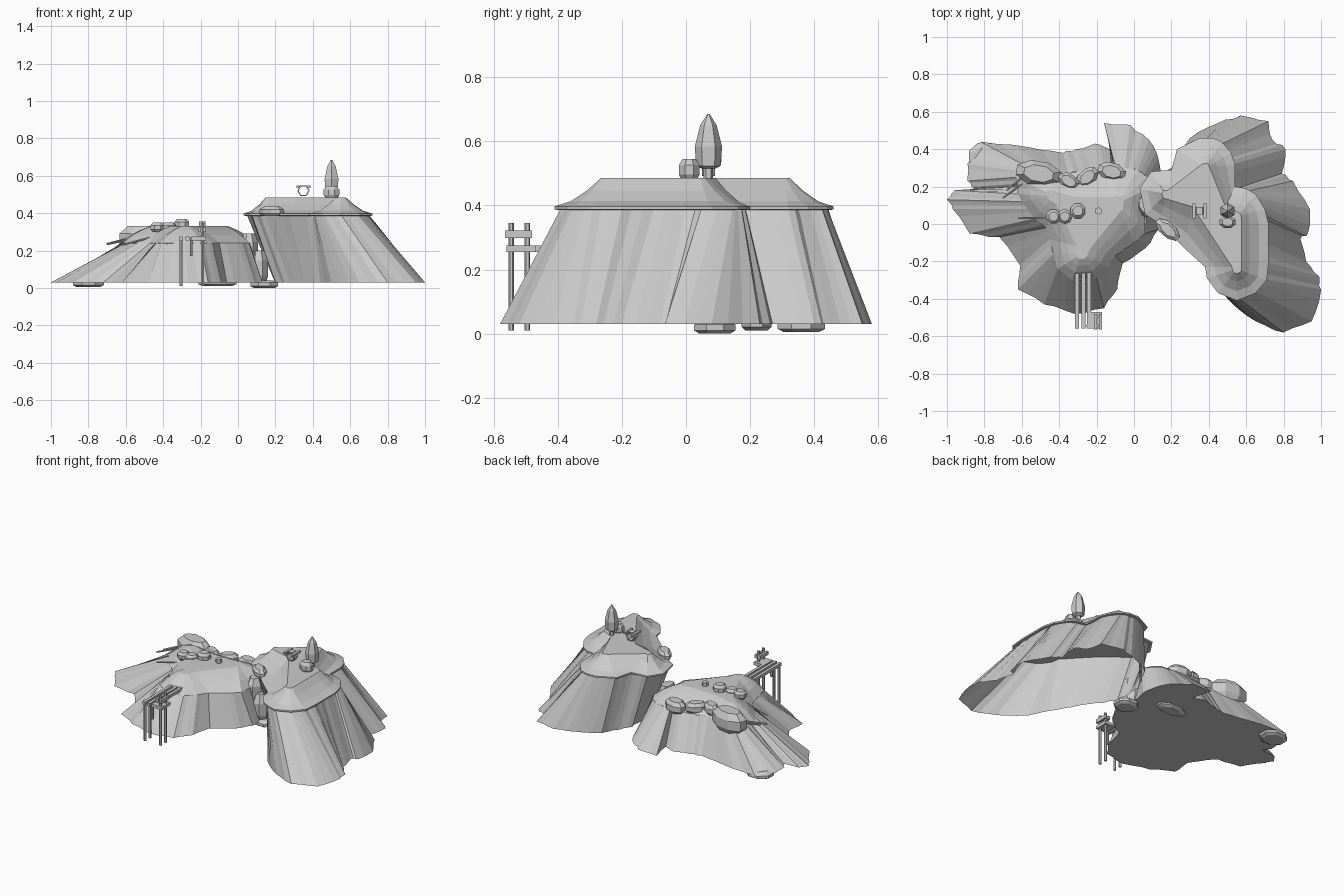
import bpy, bmesh, math, random
from mathutils import Vector, Matrix

random.seed(4)
if "Cube" in bpy.data.objects:
    bpy.data.objects.remove(bpy.data.objects["Cube"])

stone = bpy.data.materials.new("plain_grey")
stone.use_nodes = True
GREY = (0.6, 0.6, 0.6, 1)
stone.diffuse_color = GREY
stone.node_tree.nodes["Principled BSDF"].inputs["Base Color"].default_value = GREY


def finish(name, bm):
    bmesh.ops.recalc_face_normals(bm, faces=bm.faces[:])
    mesh = bpy.data.meshes.new(name)
    bm.to_mesh(mesh)
    bm.free()
    mesh.materials.append(stone)
    obj = bpy.data.objects.new(name, mesh)
    bpy.context.scene.collection.objects.link(obj)
    return obj


def loft(name, rings, close_start=True, close_end=True):
    """Skin a list of equal-length closed rings."""
    bm = bmesh.new()
    loops = [[bm.verts.new(p) for p in ring] for ring in rings]
    for low, high in zip(loops, loops[1:]):
        count = len(low)
        for i in range(count):
            j = (i + 1) % count
            bm.faces.new((low[i], low[j], high[j], high[i]))
    if close_start:
        bm.faces.new(loops[0])
    if close_end:
        bm.faces.new(loops[-1])
    return finish(name, bm)


def box(name, low, high):
    bm = bmesh.new()
    low, high = Vector(low), Vector(high)
    bmesh.ops.create_cube(bm, size=1, matrix=Matrix.Translation((low + high) / 2)
                          @ Matrix.Diagonal((high - low).to_4d()))
    return finish(name, bm)


def lathe(name, base, size, profile, sides=8, turn=0.0):
    """Stack of polygons: profile holds (radius, height) fractions of size."""
    spin = Matrix.Rotation(math.radians(turn), 3, "Z")
    rings = []
    for r, h in profile:
        ring = []
        for k in range(sides):
            a = math.tau * (k + 0.5) / sides
            p = spin @ Vector((r * size[0] / 2 * math.cos(a), r * size[1] / 2 * math.sin(a), h * size[2]))
            ring.append(p + Vector(base))
        rings.append(ring)
    return loft(name, rings)


def pole(name, start, end, radius, sides=6):
    start, end = Vector(start), Vector(end)
    axis = end - start
    bm = bmesh.new()
    place = Matrix.Translation((start + end) / 2) @ axis.to_track_quat("Z", "Y").to_matrix().to_4x4()
    bmesh.ops.create_cone(bm, cap_ends=True, segments=sides, radius1=radius, radius2=radius,
                          depth=axis.length, matrix=place)
    return finish(name, bm)


def pull(p, spine, t):
    """Move a point towards the nearest place on the plateau's spine."""
    best = None
    for a, b in spine:
        a, b = Vector(a), Vector(b)
        f = max(0, min(1, (p - a).dot(b - a) / (b - a).length_squared))
        q = a.lerp(b, f)
        if best is None or (q - p).length < (best - p).length:
            best = q
    return p.lerp(best, t)


def plateau(name, outline, spine, steps):
    rim = [Vector(row[:2]) for row in outline]
    loft(name, [[pull(p, spine, t).to_3d() + Vector((0, 0, z)) for p in rim] for t, z in steps])


def cliff(name, outline, spine, inset, top_z, base_z, rough, floor):
    """Fluted wall from the plateau rim down to the flared foot."""
    top, foot = [], []
    for i, row in enumerate(outline):
        nxt = outline[(i + 1) % len(outline)]
        for k in range(3):
            f = k / 3
            t = Vector(row[:2]).lerp(Vector(nxt[:2]), f)
            b = Vector(row[2:]).lerp(Vector(nxt[2:]), f)
            side = Vector(nxt[2:]) - Vector(row[2:])
            out = Vector((-side.y, side.x)).normalized()
            push = random.uniform(-rough, rough) if k else 0
            t = pull(t, spine, inset) + out * push * 0.5
            b = b + out * push
            top.append((t.x, t.y, top_z))
            foot.append((b.x, b.y, base_z))
    loft(name, [foot, top], floor, False)


# Tall island: rim x, y and foot x, y
tall = [
    (.03, .19, .2, .2), (.09, .28, .2, .28), (.2, .29, .24, .36), (.23, .4, .3, .46),
    (.35, .46, .45, .54), (.42, .46, .57, .58), (.47, .44, .72, .55), (.52, .38, .74, .45),
    (.54, .32, .81, .4), (.54, .2, .79, .27), (.6, .19, .85, .23), (.65, .16, .94, .08),
    (.7, .08, .93, -.05), (.72, 0, .89, -.08), (.72, -.1, .92, -.2), (.72, -.2, .99, -.28),
    (.71, -.3, 1, -.35), (.65, -.37, .95, -.52), (.55, -.41, .8, -.58), (.45, -.37, .65, -.52),
    (.39, -.29, .5, -.4), (.38, -.23, .44, -.28), (.27, -.13, .36, -.15), (.14, 0, .28, -.02),
    (.06, .05, .2, .08)]
tall_spine = [((.17, .16), (.38, .12)), ((.38, .12), (.38, .3)),
              ((.38, .12), (.55, .04)), ((.55, .04), (.55, -.24))]
plateau("tall_plateau", tall, tall_spine,
        [(.12, .385), (0, .387), (0, .397), (.3, .413), (.6, .447), (.85, .485)])
cliff("tall_cliff", tall, tall_spine, .12, .392, .03, .009, False)

# Low island
low = [
    (-.6, .12, -1, .13), (-.62, .16, -.96, .18), (-.62, .2, -.85, .19), (-.63, .25, -.89, .23),
    (-.6, .28, -.89, .32), (-.56, .3, -.82, .44), (-.44, .29, -.56, .41), (-.35, .27, -.38, .38),
    (-.26, .29, -.31, .4), (-.18, .3, -.21, .43), (-.12, .31, -.13, .4), (-.1, .31, -.16, .54),
    (-.05, .3, -.02, .53), (.02, .29, .08, .45), (.07, .25, .13, .35), (.1, .2, .14, .25),
    (.06, .05, .12, .08), (.06, -.05, .13, -.03), (0, -.1, .06, -.13), (-.1, -.17, -.06, -.21),
    (-.14, -.23, -.09, -.35), (-.2, -.29, -.16, -.45), (-.33, -.3, -.32, -.48),
    (-.41, -.24, -.48, -.43), (-.43, -.16, -.62, -.35), (-.45, -.08, -.61, -.22),
    (-.47, -.02, -.72, -.07), (-.53, .03, -.88, -.05), (-.57, .08, -.97, .08)]
low_spine = [((-.22, .06), (-.28, -.16)), ((-.22, .06), (-.09, .11)), ((-.22, .06), (-.43, .15))]
plateau("low_plateau", low, low_spine, [(0, .235), (0, .24), (.3, .284), (.55, .31), (.8, .33)])
cliff("low_cliff", low, low_spine, 0, .24, .03, .007, True)

# Boulders: base x, y, z, size x, y, z, turn
ROCK = [(.75, 0), (1, .25), (1, .7), (.65, 1)]
boulders = [
    (-.43, .04, .3, .08, .08, .05, 0), (-.37, .04, .3, .08, .08, .05, 20),
    (-.3, .07, .315, .085, .085, .055, 0), (-.35, .23, .25, .13, .08, .065, -30),
    (-.25, .25, .24, .14, .09, .065, 40), (-.12, .28, .22, .16, .1, .075, -15),
    (-.51, .27, .2, .26, .14, .13, -10), (.18, -.03, .385, .16, .08, .05, -42),
    (.06, .11, .14, .1, .15, .15, 0), (.11, .1, .02, .11, .14, .18, 0),
    (.5, .01, .48, .09, .07, .065, 0), (-.8, .36, .005, .18, .16, .04, 0),
    (-.11, .22, .01, .22, .1, .04, 0), (.14, .09, 0, .16, .14, .04, 0)]
for x, y, z, sx, sy, sz, turn in boulders:
    lathe("boulder", (x, y, z), (sx, sy, sz), ROCK, turn=turn)
lathe("stump", (-.19, .07, .3), (.04, .04, .055), [(1, 0), (1, 1)], 6)

# Tree
lathe("tree_trunk", (.5, .07, .48), (.03, .03, .05), [(1, 0), (1, 1)], 6)
lathe("tree_crown", (.5, .07, .515), (.085, .085, .17),
      [(.5, 0), (.9, .05), (1, .4), (.6, .8), (.08, 1)], 6)

# Standing hexagonal ring with side rails
ring_at = Vector((.35, .07, .52))


def hexagon(radius, y):
    return [ring_at + Vector((radius * math.cos(k * math.tau / 6), y, radius * math.sin(k * math.tau / 6)))
            for k in range(6)]


loops = [hexagon(.033, -.02), hexagon(.033, .02), hexagon(.026, .02), hexagon(.026, -.02)]
loft("hex_ring", loops + loops[:1], False, False)
for side in (-1, 1):
    x = ring_at.x + side * .03
    box("ring_rail", (x - .008, .03, .535), (x + .008, .11, .547))

# Jetty
for x in (-.305, -.27, -.24):
    box("jetty_beam", (x - .01, -.56, .255), (x + .01, -.22, .275))
box("jetty_platform", (-.235, -.56, .255), (-.17, -.47, .275))
for y in (-.545, -.495):
    for x, z in ((-.305, .27), (-.19, .345)):
        pole("jetty_post", (x, y, .01), (x, y, z), .009)
pole("jetty_short_post", (-.25, -.545, .17), (-.25, -.545, .27), .008)
for x in (-.205, -.18):
    box("jetty_rail", (x - .008, -.565, .298), (x + .008, -.48, .322))

# Thin poles lying on the slope
pole("slope_pole", (-.62, .03, .23), (-.47, .03, .27), .005)
pole("slope_pole", (-.7, .14, .235), (-.58, .23, .26), .006)
pole("slope_pole", (-.68, .18, .24), (-.6, .25, .26), .006)
